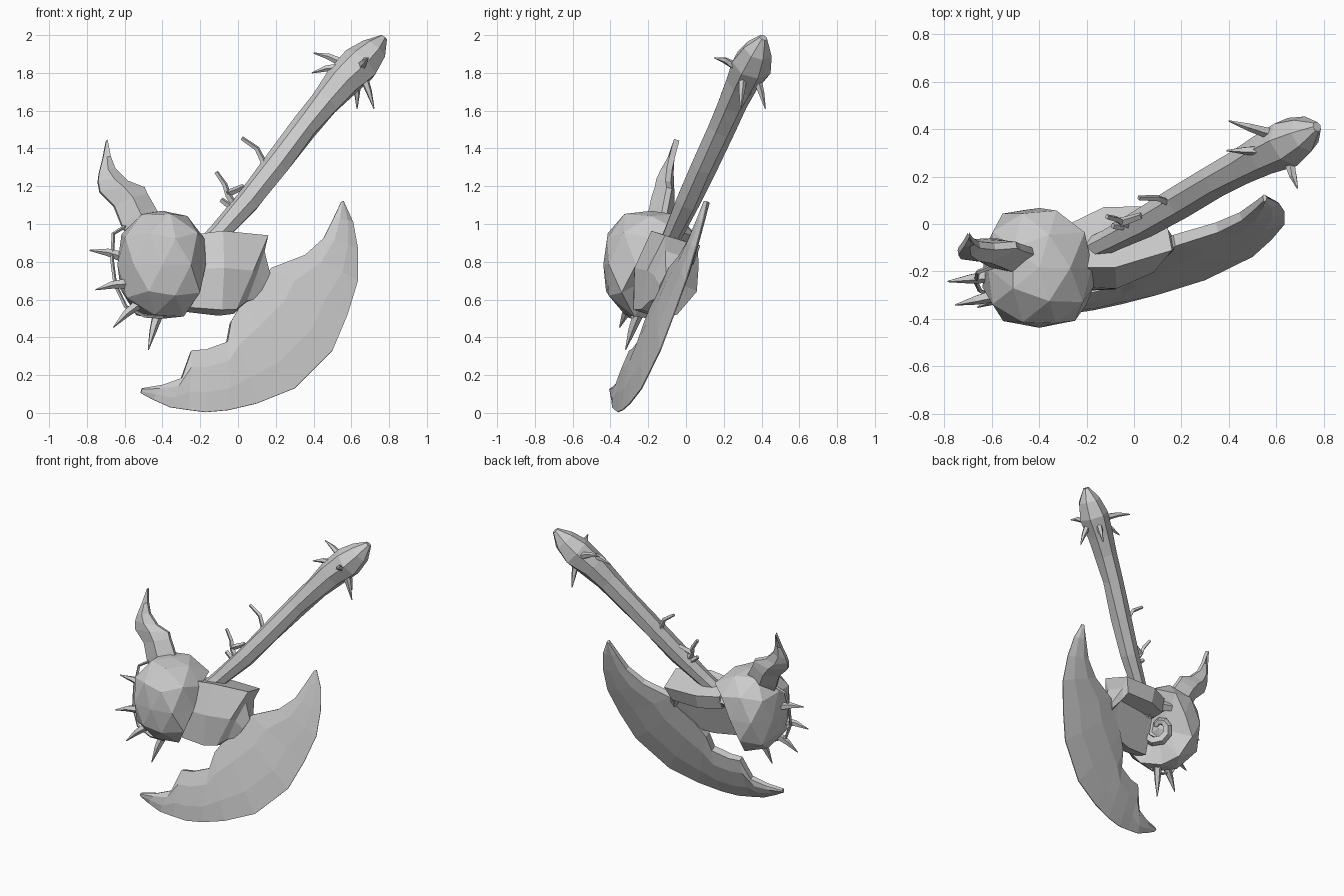
import bpy, bmesh, math, random
from mathutils import Vector

if "Cube" in bpy.data.objects:
    bpy.data.objects.remove(bpy.data.objects["Cube"])

random.seed(4)
N = Vector((-0.19, 1, -0.30)).normalized()   # normal of the tilted plane the axe lies in


def P(x, z, d=0.0):
    """Point seen at (x, z) from the front, on the axe plane, moved d along its normal."""
    return Vector((x, -0.33 + 0.19 * x + 0.30 * z, z)) + N * d


def finish(name, bm):
    bmesh.ops.recalc_face_normals(bm, faces=bm.faces)
    me = bpy.data.meshes.new(name)
    bm.to_mesh(me)
    bm.free()
    ob = bpy.data.objects.new(name, me)
    bpy.context.collection.objects.link(ob)
    return ob


def loft(name, rings):
    """Skin equal-length point rings and cap both ends."""
    bm = bmesh.new()
    rows = [[bm.verts.new(p) for p in r] for r in rings]
    n = len(rows[0])
    for a, b in zip(rows, rows[1:]):
        for i in range(n):
            j = (i + 1) % n
            bm.faces.new((a[i], a[j], b[j], b[i]))
    bm.faces.new(rows[0])
    bm.faces.new(rows[-1][::-1])
    return finish(name, bm)


def tube(name, pts, radii, sides=5, ref=N, jitter=0.0):
    rings = []
    for i, p in enumerate(pts):
        t = (pts[min(i + 1, len(pts) - 1)] - pts[max(i - 1, 0)]).normalized()
        u = t.cross(ref)
        if u.length < 0.2:
            u = t.cross(Vector((0, 0, 1)))
        u.normalize()
        v = t.cross(u)
        ring = []
        for k in range(sides):
            a = 2 * math.pi * k / sides
            r = radii[i] * (1 + random.uniform(-jitter, jitter))
            ring.append(p + u * r * math.cos(a) + v * r * math.sin(a))
        rings.append(ring)
    return loft(name, rings)


def spike(name, base, tip, r=0.026, bend=(0, 0, 0.01)):
    mid = base.lerp(tip, 0.55) + Vector(bend)
    return tube(name, [base, mid, tip], [r, r * 0.65, 0.003])


# Handle with swollen pommel
path = [(-0.25, 0.8, .05), (-0.1, 0.95, .055), (0.05, 1.12, .066), (0.2, 1.31, .07),
        (0.35, 1.51, .073), (0.46, 1.645, .078), (0.55, 1.75, .095), (0.65, 1.845, .106),
        (0.72, 1.92, .078), (0.772, 1.985, .022)]
tube("handle", [P(x, z, -0.003) for x, z, r in path], [r for x, z, r in path], 7, jitter=0.08)

# Pommel spikes
for i, (b, t) in enumerate([((.58, .38, 1.84), (.40, .435, 1.905)),
                            ((.56, .31, 1.83), (.39, .31, 1.80)),
                            ((.63, .37, 1.78), (.63, .42, 1.61)),
                            ((.66, .30, 1.79), (.72, .29, 1.61)),
                            ((.65, .27, 1.83), (.69, .15, 1.88))]):
    spike(f"pommel_spike_{i}", Vector(b), Vector(t))

# Twigs growing from the handle
for i, pts in enumerate([[(.12, 1.25), (.135, 1.33), (.1, 1.4), (.02, 1.455)],
                         [(.0, 1.08), (-.05, 1.15), (-.07, 1.21), (-.115, 1.275)],
                         [(-.06, 1.16), (-.01, 1.18), (.03, 1.2)],
                         [(-.02, 1.05), (-.05, 1.1), (-.09, 1.13)]]):
    tube(f"twig_{i}", [P(x, z) for x, z in pts], [.02, .017, .014, .011][:len(pts)], 4)

# Crescent blade: inner and outer edge pairs, lens-shaped section
pairs = [(.545, 1.115, .56, 1.12), (.505, 1.03, .61, 1.01), (.45, .92, .635, .87),
         (.35, .83, .635, .7), (.17, .76, .58, .52), (.12, .68, .5, .33),
         (.02, .58, .3, .13), (-.04, .48, .1, .05), (-.06, .37, -.05, .015),
         (-.17, .33, -.17, .004), (-.25, .325, -.26, .015), (-.3, .18, -.36, .03),
         (-.4, .145, -.45, .07), (-.51, .128, -.515, .105)]
rings = []
for i, (xi, zi, xo, zo) in enumerate(pairs):
    s = 0.4 + 0.6 * math.sin(math.pi * i / (len(pairs) - 1))
    prof = [(0, .028), (.3, .042), (.7, .028), (1, .003),
            (1, -.003), (.7, -.028), (.3, -.042), (0, -.028)]
    rings.append([P(xi + (xo - xi) * t, zi + (zo - zi) * t, d * s) for t, d in prof])
loft("blade", rings)

# Socket joining the head to the blade, thick along its top and cut away behind
rings = []
for xb, zb, xt, zt, d in [(-.27, .54, -.25, .92, .11), (-.10, .52, -.10, .93, .15),
                          (-.02, .53, .145, .915, .11), (.04, .58, .13, .84, .075),
                          (.1, .6, .165, .73, .035)]:
    q = lambda t, d: P(xb + (xt - xb) * t, zb + (zt - zb) * t, d)
    rings.append([q(0, -d * .6), q(.5, -d), q(1, -d * .8),
                  q(1, d), q(.75, d), q(.65, .025), q(0, .02)])
loft("blade_socket", rings)

# Faceted round head with a hollow at the lower back
C = Vector((-.40, -.185, .785))
CAV = Vector((.70, .57, -.45)).normalized()
bm = bmesh.new()
bmesh.ops.create_icosphere(bm, subdivisions=2, radius=1)
for v in bm.verts:
    d = v.co.normalized()
    k = sum(abs(c) ** 2.7 for c in d) ** (-1 / 2.7) * random.uniform(.97, 1.02)
    if d.dot(CAV) > 0.82:
        k *= 0.4
    v.co = C + Vector((d.x * .24, d.y * .258, d.z * .29)) * k
finish("head", bm)

# Curl coiled inside the hollow, its root buried in the head
U = CAV.cross(Vector((0, 0, 1))).normalized()
V = U.cross(CAV)
pts, rad = [], []
for i in range(13):
    f = i / 12
    a = 2.2 - f * 8
    depth = .1 if i == 0 else .165 - .05 * f
    pts.append(C + CAV * depth + (U * math.cos(a) + V * math.sin(a)) * (.14 * (1 - f) + .02))
    rad.append(.03 if i == 0 else .05 - .03 * f)
tube("head_curl", pts, rad, 5, CAV, 0.12)

# Ragged horn at the back of the head
rings = []
for xl, zl, xr, zr, d in [(-.58, .92, -.40, 1.0, .06), (-.62, .99, -.45, 1.09, .065),
                          (-.66, 1.09, -.485, 1.15, .065), (-.735, 1.165, -.50, 1.185, .055),
                          (-.745, 1.22, -.59, 1.22, .05), (-.74, 1.26, -.655, 1.285, .036),
                          (-.72, 1.34, -.68, 1.35, .018), (-.702, 1.435, -.697, 1.44, .003)]:
    xm, zm = (xl + xr) / 2, (zl + zr) / 2
    rings.append([P(xl, zl, -.03), P(xm, zm, -d - .02), P(xr, zr, -.035),
                  P(xr, zr, -.005), P(xm, zm, d - .02), P(xl, zl, -.005)])
loft("back_horn", rings)

# Head spikes and the thin band linking them
for i, (xb, zb, xt, zt, d) in enumerate([(-.58, .81, -.79, .855, -.02), (-.57, .67, -.765, .635, -.06),
                                         (-.52, .58, -.665, .445, -.03), (-.42, .54, -.475, .335, 0)]):
    spike(f"head_spike_{i}", P(xb, zb, d), P(xt, zt, d), .032)
band = [(-.6, .98), (-.665, .94), (-.672, .8), (-.655, .67), (-.6, .555), (-.5, .505), (-.4, .5)]
tube("head_band", [P(x, z, -.03) for x, z in band], [.01] * len(band), 4)
